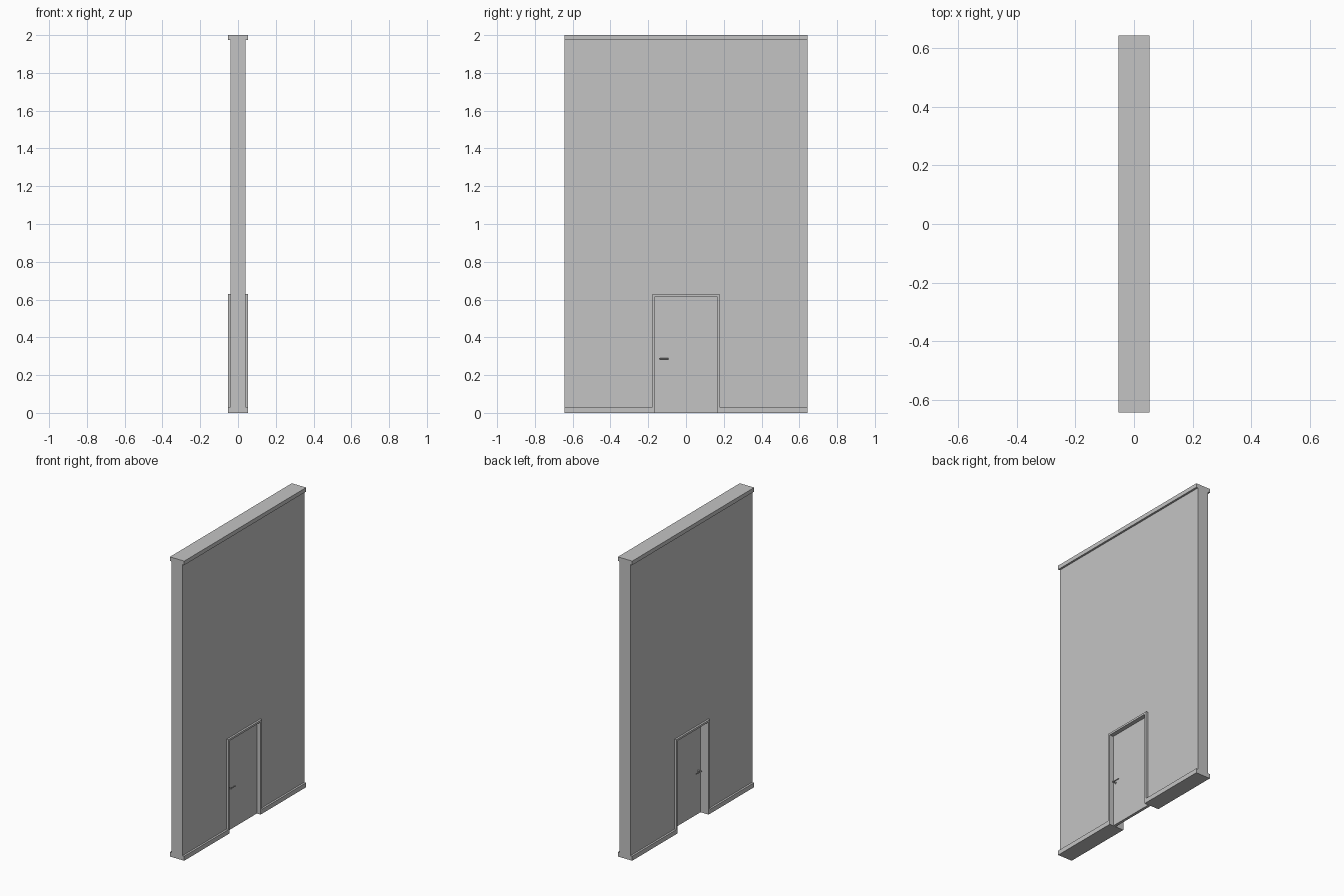
import bpy
import bmesh
from mathutils import Matrix, Vector

cube = bpy.data.objects.get("Cube")
if cube:
    bpy.data.objects.remove(cube, do_unlink=True)

grey = bpy.data.materials.new("plain_grey")
grey.use_nodes = True
grey.diffuse_color = (0.55, 0.55, 0.55, 1)
grey.node_tree.nodes["Principled BSDF"].inputs["Base Color"].default_value = grey.diffuse_color

HALF_LENGTH, HEIGHT = 0.643, 2.0
WALL_X, TRIM_X = 0.04, 0.053          # half thicknesses
OUT_Y, OUT_Z = 0.177, 0.63            # outside of door frame
IN_Y, IN_Z = 0.163, 0.617             # inside of door frame
SKIRT, CORNICE = 0.03, 0.027
DOOR_BACK, DOOR_FRONT = 0.007, 0.025
LATCH_Y, LATCH_Z = -0.14, 0.287


def finish(name, bm):
    bmesh.ops.recalc_face_normals(bm, faces=bm.faces)
    mesh = bpy.data.meshes.new(name)
    bm.to_mesh(mesh)
    bm.free()
    mesh.materials.append(grey)
    obj = bpy.data.objects.new(name, mesh)
    bpy.context.collection.objects.link(obj)
    return obj


def slab(name, outline, x0, x1):
    """Extrude a (y, z) outline from x0 to x1."""
    bm = bmesh.new()
    face = bm.faces.new([bm.verts.new((x0, y, z)) for y, z in outline])
    grown = bmesh.ops.extrude_face_region(bm, geom=[face])["geom"]
    verts = [v for v in grown if isinstance(v, bmesh.types.BMVert)]
    bmesh.ops.translate(bm, verts=verts, vec=(x1 - x0, 0, 0))
    return finish(name, bm)


def box(name, x, y, z):
    return slab(name, [(y[0], z[0]), (y[1], z[0]), (y[1], z[1]), (y[0], z[1])], *x)


def arch(outer_y, outer_z, inner_y, inner_z):
    """Outline of a rectangle with a doorway cut up from its base."""
    return [(-outer_y, 0), (-inner_y, 0), (-inner_y, inner_z), (inner_y, inner_z),
            (inner_y, 0), (outer_y, 0), (outer_y, outer_z), (-outer_y, outer_z)]


def rod(bm, start, end, radius):
    start, end = Vector(start), Vector(end)
    turn = (end - start).to_track_quat('Z', 'Y').to_matrix().to_4x4()
    bmesh.ops.create_cone(bm, cap_ends=True, segments=12, radius1=radius, radius2=radius,
                          depth=(end - start).length,
                          matrix=Matrix.Translation((start + end) / 2) @ turn)


# Wall, cornice, frame and door leaf
slab("wall", arch(HALF_LENGTH, HEIGHT - CORNICE, OUT_Y, OUT_Z), -WALL_X, WALL_X)
box("cornice", (-TRIM_X, TRIM_X), (-HALF_LENGTH, HALF_LENGTH), (HEIGHT - CORNICE, HEIGHT))
slab("door_frame", arch(OUT_Y, OUT_Z, IN_Y, IN_Z), -TRIM_X, TRIM_X)
box("door", (DOOR_BACK, DOOR_FRONT), (-IN_Y, IN_Y), (0, IN_Z))

# Skirting on both faces, either side of the door
for x_name, sx in (("right", 1), ("left", -1)):
    for y_name, sy in (("back", 1), ("front", -1)):
        box(f"skirting_{x_name}_{y_name}", sorted((sx * WALL_X, sx * TRIM_X)),
            sorted((sy * OUT_Y, sy * HALF_LENGTH)), (0, SKIRT))

# Lever handles on both faces of the door
for name, face_x, side in (("handle_right", DOOR_FRONT, 1), ("handle_left", DOOR_BACK, -1)):
    bm = bmesh.new()
    tip = face_x + side * 0.02
    rod(bm, (face_x, LATCH_Y, LATCH_Z), (face_x + side * 0.003, LATCH_Y, LATCH_Z), 0.007)
    rod(bm, (face_x, LATCH_Y, LATCH_Z), (tip + side * 0.003, LATCH_Y, LATCH_Z), 0.0035)
    rod(bm, (tip, LATCH_Y - 0.003, LATCH_Z), (tip, LATCH_Y + 0.048, LATCH_Z), 0.0033)
    handle = finish(name, bm)
    bpy.ops.object.select_all(action='DESELECT')
    handle.select_set(True)
    bpy.context.view_layer.objects.active = handle
    bpy.ops.object.shade_smooth_by_angle()
